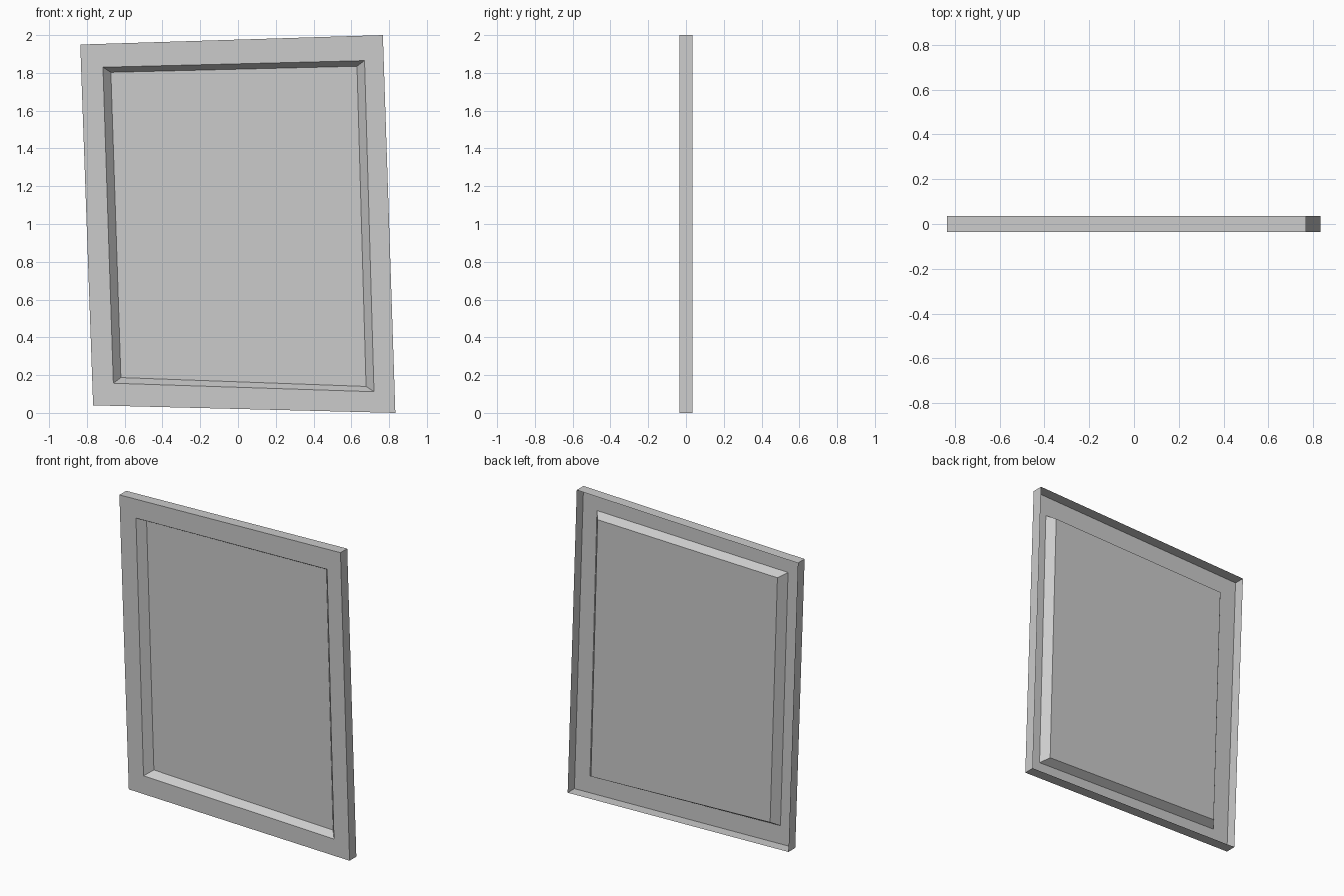
import bpy
import bmesh

cube = bpy.data.objects.get("Cube")
if cube:
    bpy.data.objects.remove(cube, do_unlink=True)

grey = bpy.data.materials.new("plain grey")
grey.use_nodes = True
colour = (0.6, 0.6, 0.6, 1)
grey.diffuse_color = colour
grey.node_tree.nodes["Principled BSDF"].inputs["Base Color"].default_value = colour

FRONT, BACK, FLOOR = -0.035, 0.035, 0.015

# Skewed four-sided outlines (x, z): lower left, lower right, upper right, upper left
outer = [(-0.767, 0.04), (0.833, 0), (0.767, 2), (-0.835, 1.95)]
opening = [(-0.66, 0.157), (0.72, 0.112), (0.67, 1.865), (-0.715, 1.83)]
floor = [(-0.62, 0.187), (0.678, 0.14), (0.63, 1.835), (-0.673, 1.803)]


def add_loop(bm, outline, y):
    return [bm.verts.new((x, y, z)) for x, z in outline]


def bridge(bm, a, b):
    for i in range(4):
        j = (i + 1) % 4
        bm.faces.new((a[i], a[j], b[j], b[i]))


# Thin pressed sheet: edge flange, front border, sloped recess and floor, open at the back
bm = bmesh.new()
loops = [add_loop(bm, outline, y) for outline, y in
         ((outer, BACK), (outer, FRONT), (opening, FRONT), (floor, FLOOR))]
for a, b in zip(loops, loops[1:]):
    bridge(bm, a, b)
bm.faces.new(loops[-1])

mesh = bpy.data.meshes.new("recessed_panel")
bm.to_mesh(mesh)
bm.free()
mesh.materials.append(grey)
panel = bpy.data.objects.new("recessed_panel", mesh)
bpy.context.collection.objects.link(panel)
